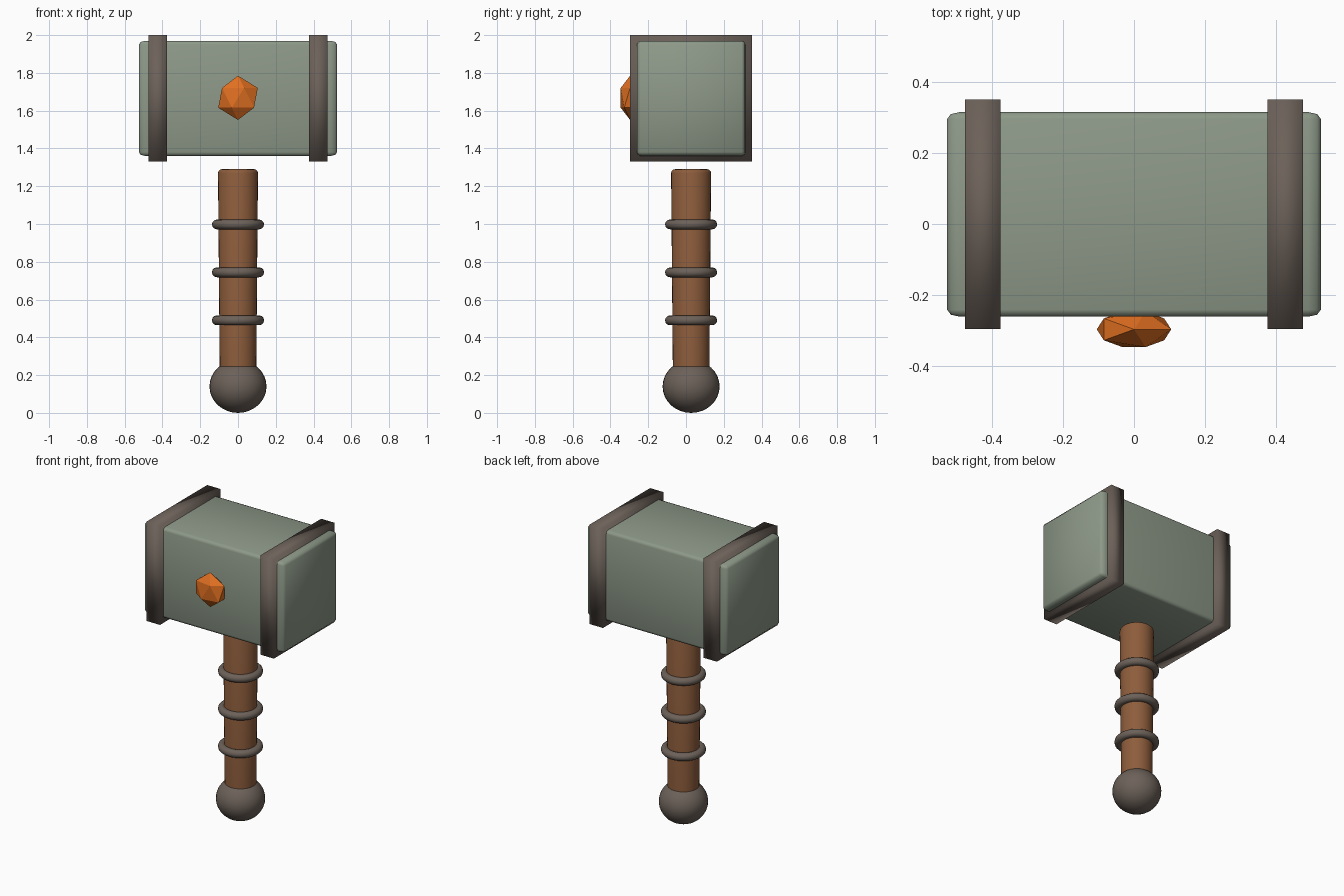
import bpy, bmesh
from mathutils import Matrix, Vector

cube = bpy.data.objects.get("Cube")
if cube:
    bpy.data.objects.remove(cube)

YC = 0.027  # depth of the central axis


def material(name, rgb):
    m = bpy.data.materials.new(name)
    m.use_nodes = True
    colour = (*rgb, 1)
    m.diffuse_color = colour
    m.node_tree.nodes["Principled BSDF"].inputs["Base Color"].default_value = colour
    return m


stone = material("green grey stone", (0.27, 0.32, 0.25))
iron = material("brown grey iron", (0.15, 0.12, 0.10))
wood = material("brown wood", (0.27, 0.11, 0.045))
amber = material("orange gem", (0.75, 0.16, 0.015))


def finish(name, mat, smooth_angle=None):
    ob = bpy.context.object
    ob.name = ob.data.name = name
    ob.data.materials.append(mat)
    if smooth_angle is not None:
        bpy.ops.object.shade_smooth_by_angle(angle=smooth_angle)
    return ob


def box(name, mat, centre, size, bevel=0.0):
    """Unit cube bevelled before scaling, so the chamfer follows the proportions."""
    bpy.ops.mesh.primitive_cube_add(size=1, location=centre)
    ob = finish(name, mat)
    bm = bmesh.new()
    bm.from_mesh(ob.data)
    if bevel:
        bmesh.ops.bevel(bm, geom=bm.edges[:], offset=bevel, segments=2,
                        profile=0.5, affect='EDGES')
    bmesh.ops.transform(bm, matrix=Matrix.Diagonal((*size, 1)), verts=bm.verts)
    bm.to_mesh(ob.data)
    bm.free()
    bpy.ops.object.shade_smooth()
    return ob


# Hammer head with a metal band near each end
box("head", stone, (0, YC, 1.665), (1.05, 0.575, 0.61), 0.034)
for side, x in (("left", 0.425), ("right", -0.425)):
    box(side + "_band", iron, (x, YC, 1.665), (0.10, 0.645, 0.67))

# Handle, slightly narrower toward the pommel, with a rounded top rim
bpy.ops.mesh.primitive_cone_add(vertices=32, radius1=0.096, radius2=0.106,
                                depth=1.14, location=(0, YC, 0.72))
handle = finish("handle", wood)
bm = bmesh.new()
bm.from_mesh(handle.data)
rim = [e for e in bm.edges if all(v.co.z > 0.5 for v in e.verts)]
bmesh.ops.bevel(bm, geom=rim, offset=0.02, segments=3, profile=0.5, affect='EDGES')
bm.to_mesh(handle.data)
bm.free()
bpy.ops.object.shade_smooth_by_angle(angle=0.7)

# Grip rings
for name, z in (("upper", 0.998), ("middle", 0.744), ("lower", 0.49)):
    bpy.ops.mesh.primitive_torus_add(major_radius=0.112, minor_radius=0.026,
                                     major_segments=40, minor_segments=12,
                                     location=(0, YC, z))
    finish(name + "_grip_ring", iron, 1.2)

# Round pommel
bpy.ops.mesh.primitive_uv_sphere_add(segments=32, ring_count=16, radius=0.151,
                                     location=(0, YC, 0.14))
pommel = finish("pommel", iron, 1.2)
pommel.scale.z = 0.927

# Faceted gem on the front face
bpy.ops.mesh.primitive_ico_sphere_add(subdivisions=1, radius=0.117,
                                      location=(0, -0.296, 1.668))
gem = finish("gem", amber)
gem.scale.y = 0.5
